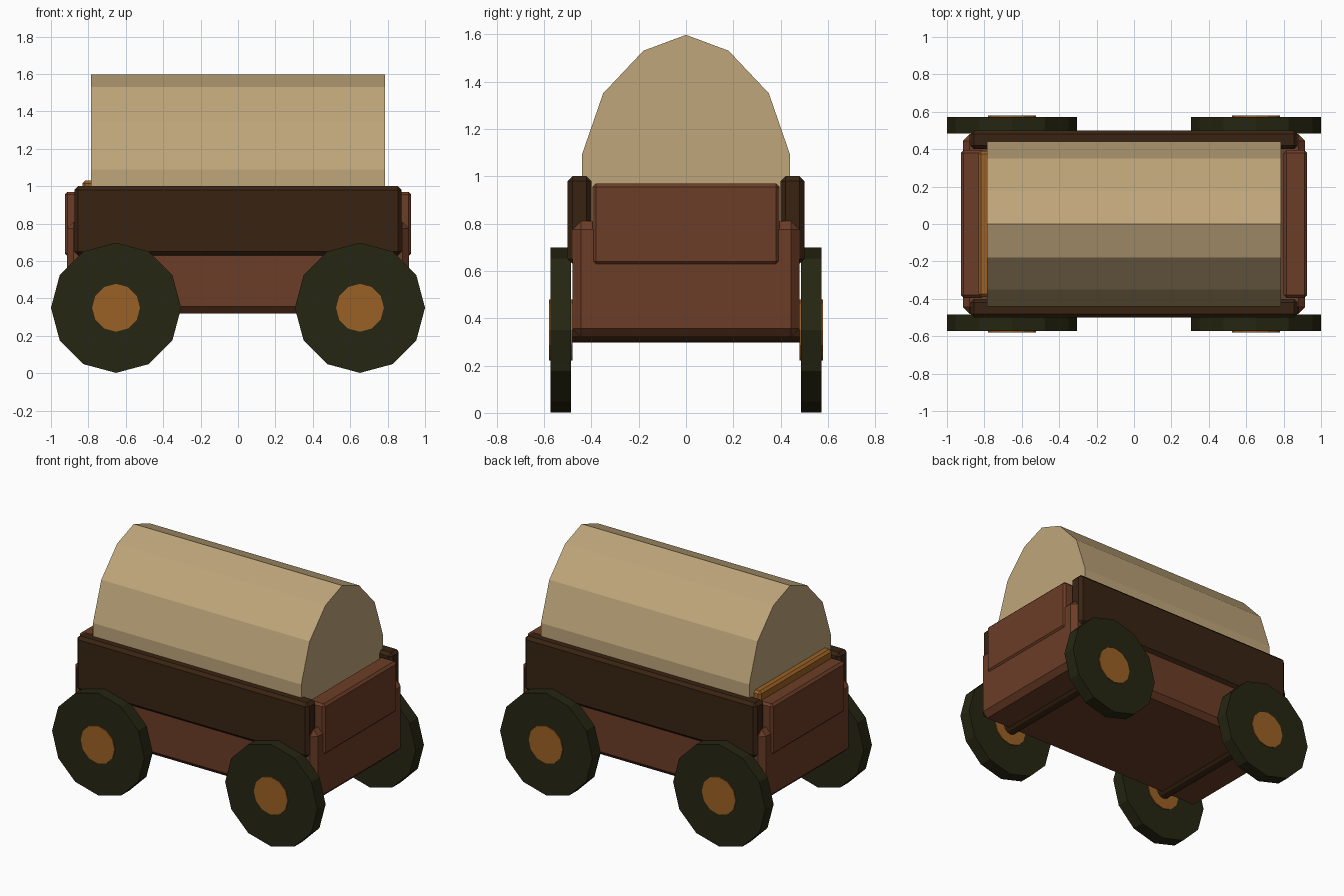
import bpy, bmesh, math
from mathutils import Matrix

if "Cube" in bpy.data.objects:
    bpy.data.objects.remove(bpy.data.objects["Cube"])


def material(name, rgb):
    m = bpy.data.materials.new(name)
    m.diffuse_color = (*rgb, 1)
    m.use_nodes = True
    m.node_tree.nodes["Principled BSDF"].inputs["Base Color"].default_value = m.diffuse_color
    return m


BODY = material("red brown wood", (0.15, 0.047, 0.02))
DARK = material("dark wood", (0.040, 0.017, 0.006))
TYRE = material("dark olive", (0.019, 0.019, 0.006))
HUB = material("orange wood", (0.33, 0.12, 0.018))
CLOTH = material("tan canvas", (0.52, 0.38, 0.195))


def finish(bm, name, mat):
    bmesh.ops.recalc_face_normals(bm, faces=bm.faces)
    me = bpy.data.meshes.new(name)
    bm.to_mesh(me)
    bm.free()
    me.materials.append(mat)
    ob = bpy.data.objects.new(name, me)
    bpy.context.collection.objects.link(ob)
    return ob


def box(name, lo, hi, bevel, mat):
    """Box between two corners with chamfered edges."""
    bm = bmesh.new()
    bmesh.ops.create_cube(bm, size=1)
    for v in bm.verts:
        v.co = [(a + b) / 2 + c * (b - a) for a, b, c in zip(lo, hi, v.co)]
    bmesh.ops.bevel(bm, geom=bm.edges[:], offset=bevel, segments=1,
                    affect='EDGES', profile=0.5)
    return finish(bm, name, mat)


def disc(name, x, y0, y1, z, radius, mat, sides=12):
    """Cylinder lying along y."""
    bm = bmesh.new()
    bmesh.ops.create_cone(bm, cap_ends=True, segments=sides,
                          radius1=radius, radius2=radius, depth=abs(y1 - y0))
    bm.transform(Matrix.Translation((x, (y0 + y1) / 2, z)) @ Matrix.Rotation(math.pi / 2, 4, 'X'))
    return finish(bm, name, mat)


# wagon bed
box("wagon_bed", (-0.915, -0.48, 0.32), (0.915, 0.48, 0.81), 0.036, BODY)

# side boards
for s, n in ((-1, "front"), (1, "back")):
    ys = sorted((s * 0.40, s * 0.50))
    box(n + "_side_board", (-0.875, ys[0], 0.63), (0.875, ys[1], 1.0), 0.02, DARK)

# end boards
for s, n in ((-1, "left"), (1, "right")):
    xs = sorted((s * 0.80, s * 0.926))
    box(n + "_end_board", (xs[0], -0.395, 0.625), (xs[1], 0.395, 0.97), 0.015, BODY)

# plank behind the left end board
box("seat_plank", (-0.832, -0.39, 0.70), (-0.76, 0.39, 1.03), 0.015, HUB)

# canvas cover extruded from half a profile
half = [(0.44, 0.80), (0.44, 1.09), (0.35, 1.35), (0.18, 1.53)]
profile = half + [(0, 1.597)] + [(-y, z) for y, z in reversed(half)]
bm = bmesh.new()
face = bm.faces.new([bm.verts.new((-0.785, y, z)) for y, z in profile])
ext = bmesh.ops.extrude_face_region(bm, geom=[face], use_keep_orig=True)
for v in ext["geom"]:
    if isinstance(v, bmesh.types.BMVert):
        v.co.x = 0.785
finish(bm, "canvas_cover", CLOTH)

# axles, wheels and hubs
for sx, nx in ((-1, "left"), (1, "right")):
    x = sx * 0.652
    disc(nx + "_axle", x, -0.49, 0.49, 0.35, 0.052, DARK)
    for sy, ny in ((-1, "front"), (1, "back")):
        disc(f"{ny}_{nx}_wheel", x, sy * 0.485, sy * 0.573, 0.35, 0.348, TYRE)
        disc(f"{ny}_{nx}_hub", x, sy * 0.479, sy * 0.579, 0.35, 0.128, HUB)
